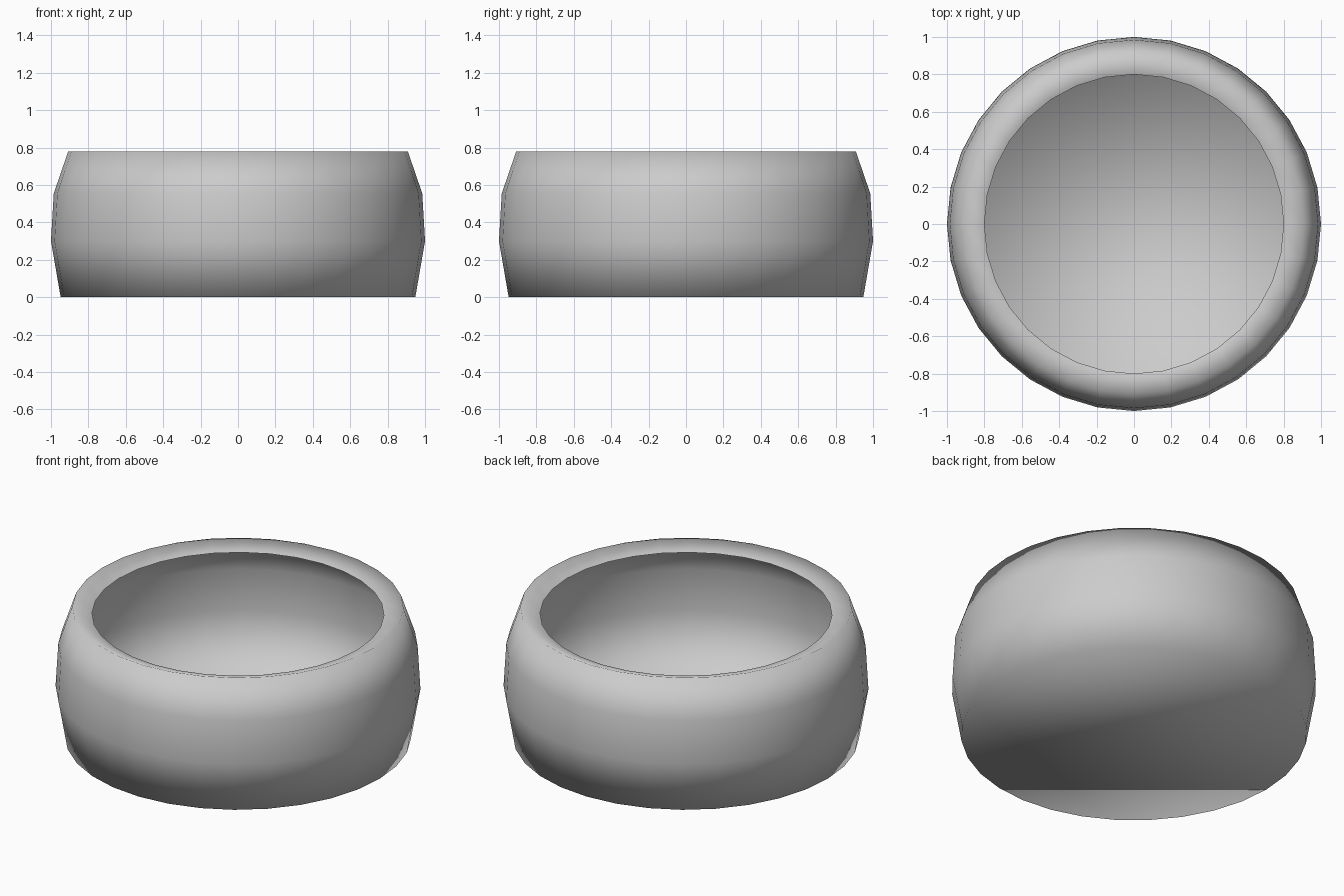
import bpy, bmesh
from math import cos, sin, pi

if "Cube" in bpy.data.objects:
    bpy.data.objects.remove(bpy.data.objects["Cube"])

SIDES = 32
# Half profile (radius, height): base edge, bulging wall, shoulder, inward curled lip
PROFILE = [(0.948, 0.0), (1.0, 0.30), (0.985, 0.555), (0.908, 0.78), (0.80, 0.742)]

bm = bmesh.new()
rings = [[bm.verts.new((r * cos(2 * pi * i / SIDES), r * sin(2 * pi * i / SIDES), z))
          for i in range(SIDES)] for r, z in PROFILE]

# Thin wall and lip
for low, high in zip(rings, rings[1:]):
    for i in range(SIDES):
        j = (i + 1) % SIDES
        bm.faces.new((low[i], low[j], high[j], high[i]))

# Flat base
bm.faces.new(rings[0][::-1])

for face in bm.faces:
    face.smooth = True

mesh = bpy.data.meshes.new("bowl")
bm.to_mesh(mesh)
bm.free()
bowl = bpy.data.objects.new("bowl", mesh)
bpy.context.collection.objects.link(bowl)
